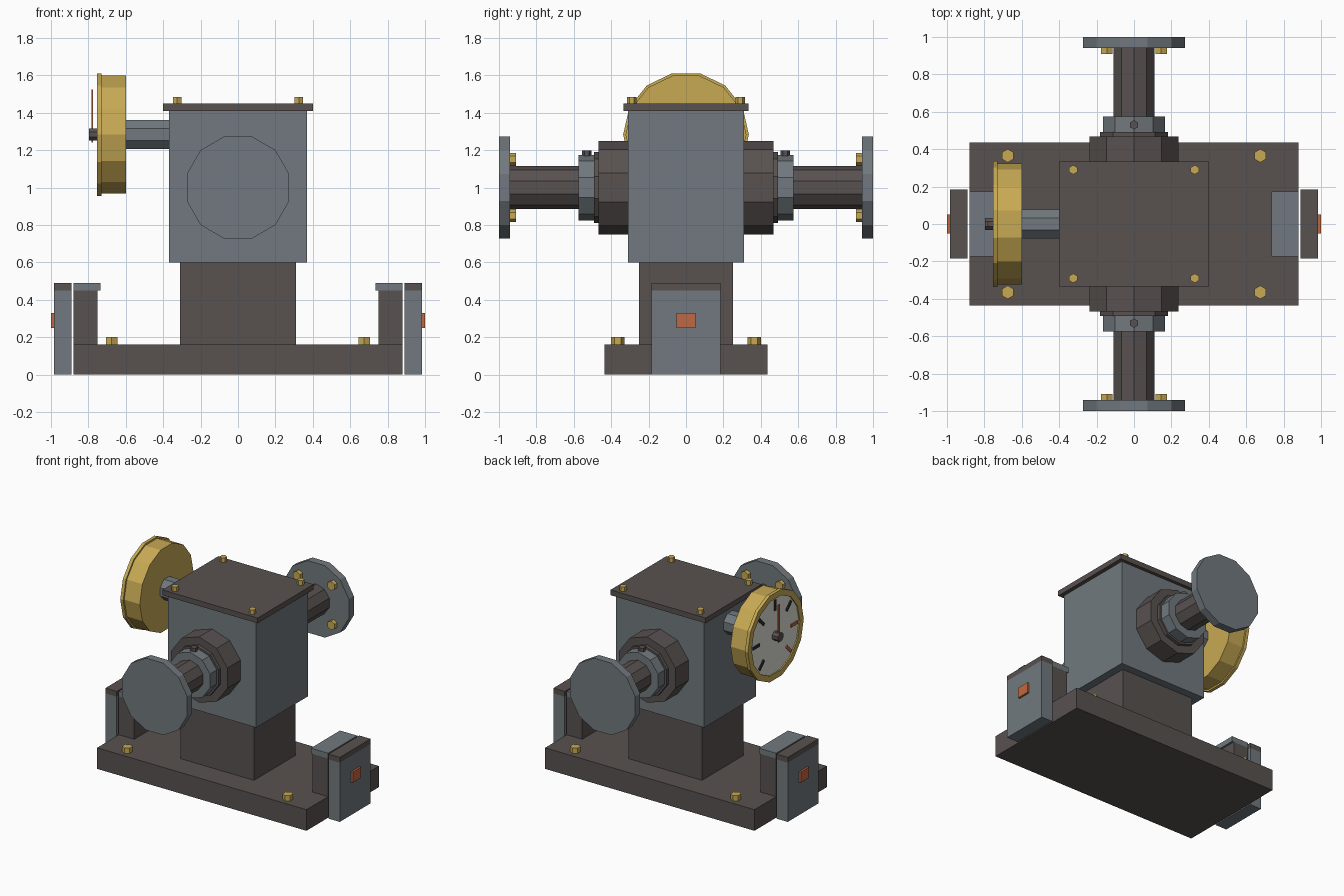
import bpy, bmesh, math
from mathutils import Matrix, Vector

if "Cube" in bpy.data.objects:
    bpy.data.objects.remove(bpy.data.objects["Cube"])


def material(name, srgb):
    m = bpy.data.materials.new(name)
    m.diffuse_color = [((c / 255 + 0.055) / 1.055) ** 2.4 for c in srgb] + [1]
    m.use_nodes = True
    m.node_tree.nodes["Principled BSDF"].inputs["Base Color"].default_value = m.diffuse_color
    return m


STEEL = material("blue grey steel", (113, 121, 126))
IRON = material("dark iron", (88, 82, 80))
BRASS = material("brass", (200, 170, 84))
COPPER = material("copper orange", (190, 104, 66))
WHITE = material("dial off white", (222, 222, 214))
BLACK = material("dial marks", (50, 48, 48))


def finish(name, bm, mat):
    bmesh.ops.recalc_face_normals(bm, faces=bm.faces)
    me = bpy.data.meshes.new(name)
    bm.to_mesh(me)
    bm.free()
    me.materials.append(mat)
    ob = bpy.data.objects.new(name, me)
    bpy.context.collection.objects.link(ob)
    return ob


def box(name, mat, x, y, z):
    """Box from (min, max) ranges."""
    bm = bmesh.new()
    size = Matrix.Diagonal((abs(x[1] - x[0]), y[1] - y[0], z[1] - z[0], 1))
    mid = Vector((sum(x) / 2, sum(y) / 2, sum(z) / 2))
    bmesh.ops.create_cube(bm, size=1, matrix=Matrix.Translation(mid) @ size)
    return finish(name, bm, mat)


def prism(name, mat, axis, n, r, span, centre, flat=False, inner=0):
    """n-sided bar (or ring) along an axis; a corner, or a flat side, points up."""
    bm = bmesh.new()
    off = math.pi / n if flat else 0

    def loop(rad, h):
        out = []
        for i in range(n):
            t = 2 * math.pi * i / n + off
            a, b = centre[0] + rad * math.sin(t), centre[1] + rad * math.cos(t)
            out.append(bm.verts.new({'x': (h, a, b), 'y': (a, h, b), 'z': (a, b, h)}[axis]))
        return out

    lo, hi = loop(r, span[0]), loop(r, span[1])
    rings = [lo, hi]
    if inner:
        rings += [loop(inner, span[1]), loop(inner, span[0]), lo]
    else:
        bm.faces.new(lo)
        bm.faces.new(hi)
    for p, q in zip(rings, rings[1:]):
        for i in range(n):
            j = (i + 1) % n
            bm.faces.new((p[i], p[j], q[j], q[i]))
    return finish(name, bm, mat)


# base, pedestal, housing and lid
box("base_plate", IRON, (-.88, .88), (-.435, .435), (0, .16))
box("pedestal", IRON, (-.31, .31), (-.25, .25), (.16, .60))
box("housing", STEEL, (-.37, .37), (-.31, .31), (.60, 1.41))
box("lid", IRON, (-.40, .40), (-.335, .335), (1.41, 1.45))
for sx in (-1, 1):
    for sy in (-1, 1):
        prism("lid_bolt", BRASS, 'z', 6, .025, (1.44, 1.485), (sx * .325, sy * .29))
        prism("base_bolt", BRASS, 'z', 6, .036, (.15, .20), (sx * .675, sy * .365))

# end posts with caps, outer plates and copper tabs
for s in (-1, 1):
    box("end_post", IRON, (s * .75, s * .88), (-.175, .175), (.15, .45))
    box("end_post_cap", STEEL, (s * .735, s * .88), (-.175, .175), (.45, .49))
    box("outer_plate", STEEL, (s * .89, s * .985), (-.185, .185), (0, .45))
    box("outer_plate_cap", IRON, (s * .89, s * .985), (-.185, .185), (.45, .49))
    box("copper_tab", COPPER, (s * .98, s * 1.0), (-.05, .05), (.25, .33))

# pipe arms on both sides
PZ = 1.0
for s in (-1, 1):
    def part(name, mat, n, r, a, b, flat=False):
        prism(name, mat, 'y', n, r, (s * a, s * b), (0, PZ), flat)
    part("pipe_boss", IRON, 10, .25, .30, .467)
    part("boss_step", IRON, 10, .19, .46, .493)
    part("pipe_collar", STEEL, 10, .175, .49, .575)
    part("pipe", IRON, 10, .115, .57, .945)
    part("flange", STEEL, 12, .283, .94, 1.0, True)
    prism("collar_screw", IRON, 'z', 6, .025, (1.15, 1.198), (0, s * .53))
    for sx in (-1, 1):
        for sz in (-1, 1):
            prism("flange_bolt", BRASS, 'y', 6, .035, (s * .908, s * .945),
                  (sx * .145, PZ + sz * .15))

# gauge on the left side
GZ = 1.283
C = (0, GZ)
prism("gauge_stem", STEEL, 'x', 8, .084, (-.61, -.36), C, True)
prism("gauge_body", BRASS, 'x', 14, .323, (-.735, -.60), C, True)
prism("gauge_bezel", BRASS, 'x', 14, .336, (-.755, -.73), C, True, inner=.29)
prism("dial_face", WHITE, 'x', 14, .292, (-.746, -.73), C, True)
prism("needle_hub", IRON, 'x', 8, .034, (-.797, -.745), C, True)
box("needle", COPPER, (-.783, -.775), (-.011, .011), (1.24, 1.525))

# dial ticks every 45 degrees, the last two copper
for k in range(7):
    t = math.radians(225 - 45 * k)
    tick = box("dial_tick", COPPER if k > 4 else BLACK,
               (-.754, -.745), (-.04, .04), (-.011, .011))
    # seen from -x, the right-hand direction is -y
    tick.data.transform(Matrix.Translation((0, -.23 * math.cos(t), GZ + .23 * math.sin(t)))
                        @ Matrix.Rotation(-t, 4, 'X'))
